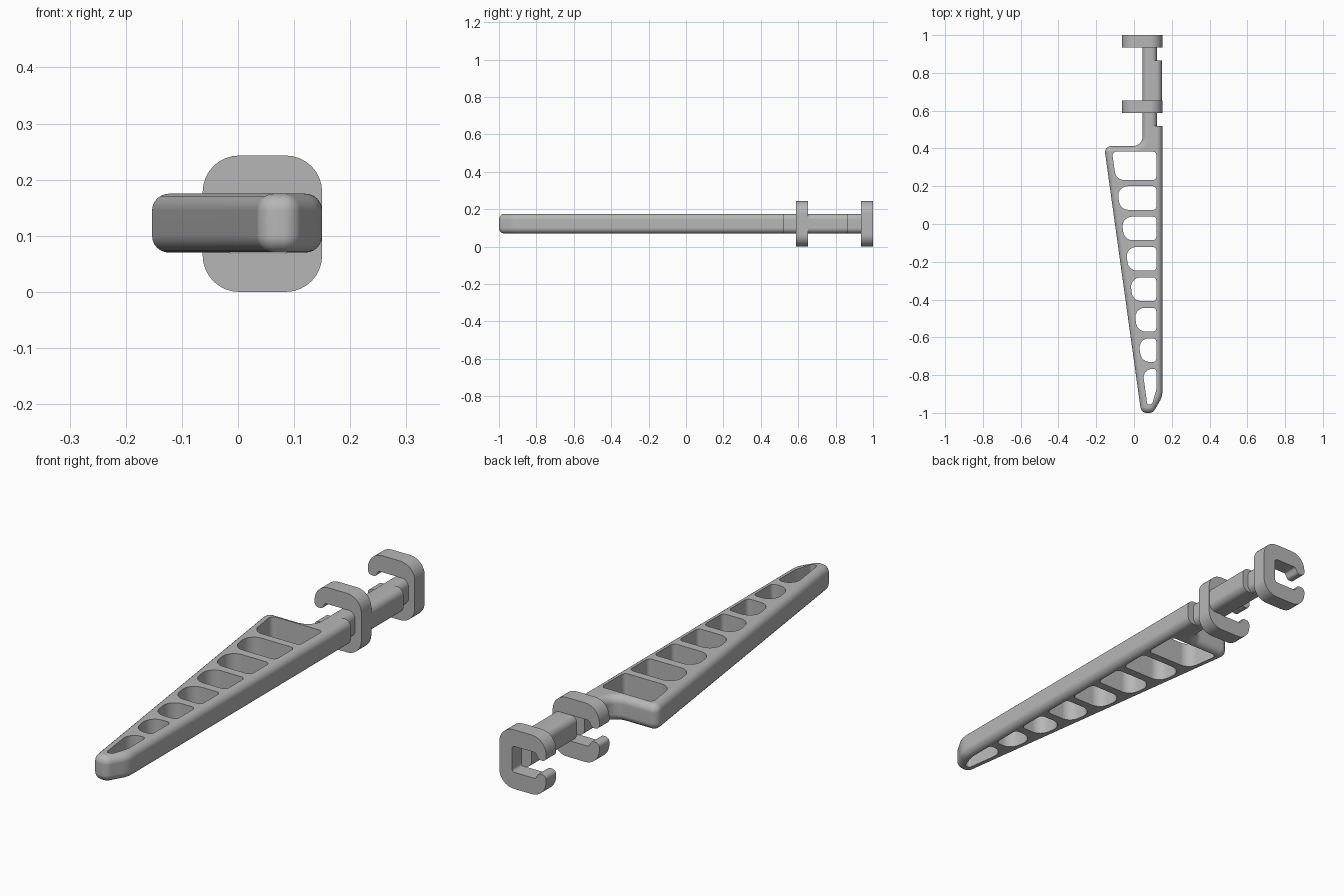
import bpy, bmesh, math
from mathutils import Vector

if "Cube" in bpy.data.objects:
    bpy.data.objects.remove(bpy.data.objects["Cube"], do_unlink=True)

grey = bpy.data.materials.new("plain_grey")
grey.use_nodes = True
grey.diffuse_color = (0.47, 0.47, 0.47, 1)
grey.node_tree.nodes["Principled BSDF"].inputs["Base Color"].default_value = (0.47, 0.47, 0.47, 1)

Z_LOW, Z_HIGH = 0.07, 0.175
HEIGHT = 0.243


def rounded(corners, steps=8):
    """Turn (x, y, radius) corners into an outline with round corners."""
    out = []
    for i, (x, y, r) in enumerate(corners):
        p = Vector((x, y))
        if r == 0:
            out.append(p)
            continue
        a = (Vector(corners[i - 1][:2]) - p).normalized()
        b = (Vector(corners[(i + 1) % len(corners)][:2]) - p).normalized()
        half = a.angle(b) / 2
        centre = p + (a + b).normalized() * r / math.sin(half)
        start = p + a * r / math.tan(half) - centre
        turn = start.angle_signed(p + b * r / math.tan(half) - centre)
        for k in range(steps + 1):
            t = -turn * k / steps
            c, s = math.cos(t), math.sin(t)
            out.append(centre + Vector((start.x * c - start.y * s, start.x * s + start.y * c)))
    return out


def add_prism(bm, outline, low, high, along_y=False):
    """Extrude an outline along z, or along y for an x-z outline."""
    def place(p, h):
        return (p.x, h, p.y) if along_y else (p.x, p.y, h)
    bottom = [bm.verts.new(place(p, low)) for p in outline]
    top = [bm.verts.new(place(p, high)) for p in outline]
    bm.faces.new(bottom)
    bm.faces.new(top)
    for i in range(len(outline)):
        j = (i + 1) % len(outline)
        bm.faces.new((bottom[i], bottom[j], top[j], top[i]))
    bmesh.ops.recalc_face_normals(bm, faces=bm.faces[:])


def make_object(name, bm):
    mesh = bpy.data.meshes.new(name)
    bm.to_mesh(mesh)
    bm.free()
    mesh.materials.append(grey)
    obj = bpy.data.objects.new(name, mesh)
    bpy.context.collection.objects.link(obj)
    return obj


def activate(obj):
    bpy.ops.object.select_all(action='DESELECT')
    obj.select_set(True)
    bpy.context.view_layer.objects.active = obj


def smooth(obj):
    activate(obj)
    bpy.ops.object.shade_smooth_by_angle(angle=math.radians(32))
    mod = obj.modifiers.new("flat_normals", 'WEIGHTED_NORMAL')
    mod.keep_sharp = True


def bar(name, corners, low, high):
    bm = bmesh.new()
    add_prism(bm, rounded(corners), low, high, along_y=True)
    obj = make_object(name, bm)
    smooth(obj)


# Tapered blade with rounded outer edges; the end meeting the stem stays flat
STEM_START = 0.52
bm = bmesh.new()
add_prism(bm, rounded([
    (0.15, STEM_START, 0), (0.15, -0.915, 0.1), (0.1, -1.0, 0.035), (0.038, -1.0, 0.034),
    (-0.158, 0.412, 0.032), (0.045, 0.412, 0.05), (0.045, STEM_START, 0)]), Z_LOW, Z_HIGH)
rims = [e for e in bm.edges
        if abs(e.verts[0].co.z - e.verts[1].co.z) < 1e-5
        and not all(v.co.y > STEM_START - 1e-4 for v in e.verts)]
bmesh.ops.bevel(bm, geom=rims, offset=0.03, segments=6, profile=0.5,
                affect='EDGES', clamp_overlap=False)
blade = make_object("blade", bm)


# Row of windows through the blade, following its slanted side
def slant(y):
    return -0.116 + (0.38 - y) * 0.14


bm = bmesh.new()
spans = [(0.233, 0.383)] + [(0.075 - 0.161 * i, 0.2 - 0.161 * i) for i in range(6)]
for i, (low, high) in enumerate(spans):
    upper_round = 0.02 if i == 0 else 0.05
    add_prism(bm, rounded([
        (0.118, low, 0.018), (0.118, high, 0.018),
        (slant(high), high, upper_round), (slant(low), low, 0.05)]), 0, HEIGHT)
add_prism(bm, rounded([
    (0.118, -0.767, 0.015), (0.118, -0.88, 0.05), (0.095, -0.955, 0.015),
    (0.07, -0.955, 0.01), (slant(-0.767), -0.767, 0.045)]), 0, HEIGHT)
cutter = make_object("window_cutter", bm)
cutter.hide_render = True
cut = blade.modifiers.new("windows", 'BOOLEAN')
cut.operation = 'DIFFERENCE'
cut.solver = 'EXACT'
cut.object = cutter
activate(blade)
bpy.ops.object.modifier_apply(modifier=cut.name)
bpy.data.objects.remove(cutter, do_unlink=True)
smooth(blade)


# Stem with a slimmer neck in front of each clip
def stem_section(right):
    return [(0.045, Z_LOW, 0.03), (right, Z_LOW, 0.03),
            (right, Z_HIGH, 0.03), (0.045, Z_HIGH, 0.03)]


bar("stem", stem_section(0.148), 0.645, 0.865)
bar("front_neck", stem_section(0.122), 0.515, 0.595)
bar("back_neck", stem_section(0.122), 0.86, 0.94)

# C-shaped clips that open to one side, with lips turned inward
upper = [(0.15, HEIGHT, 0.065), (-0.063, HEIGHT, 0.065), (-0.063, 0.15, 0.018),
         (-0.028, 0.15, 0.014), (-0.015, Z_HIGH, 0.01), (0.092, Z_HIGH, 0.012)]
clip = upper + [(x, HEIGHT - z, r) for x, z, r in reversed(upper)]
bar("front_clip", clip, 0.588, 0.653)
bar("back_clip", clip, 0.935, 1.0)
